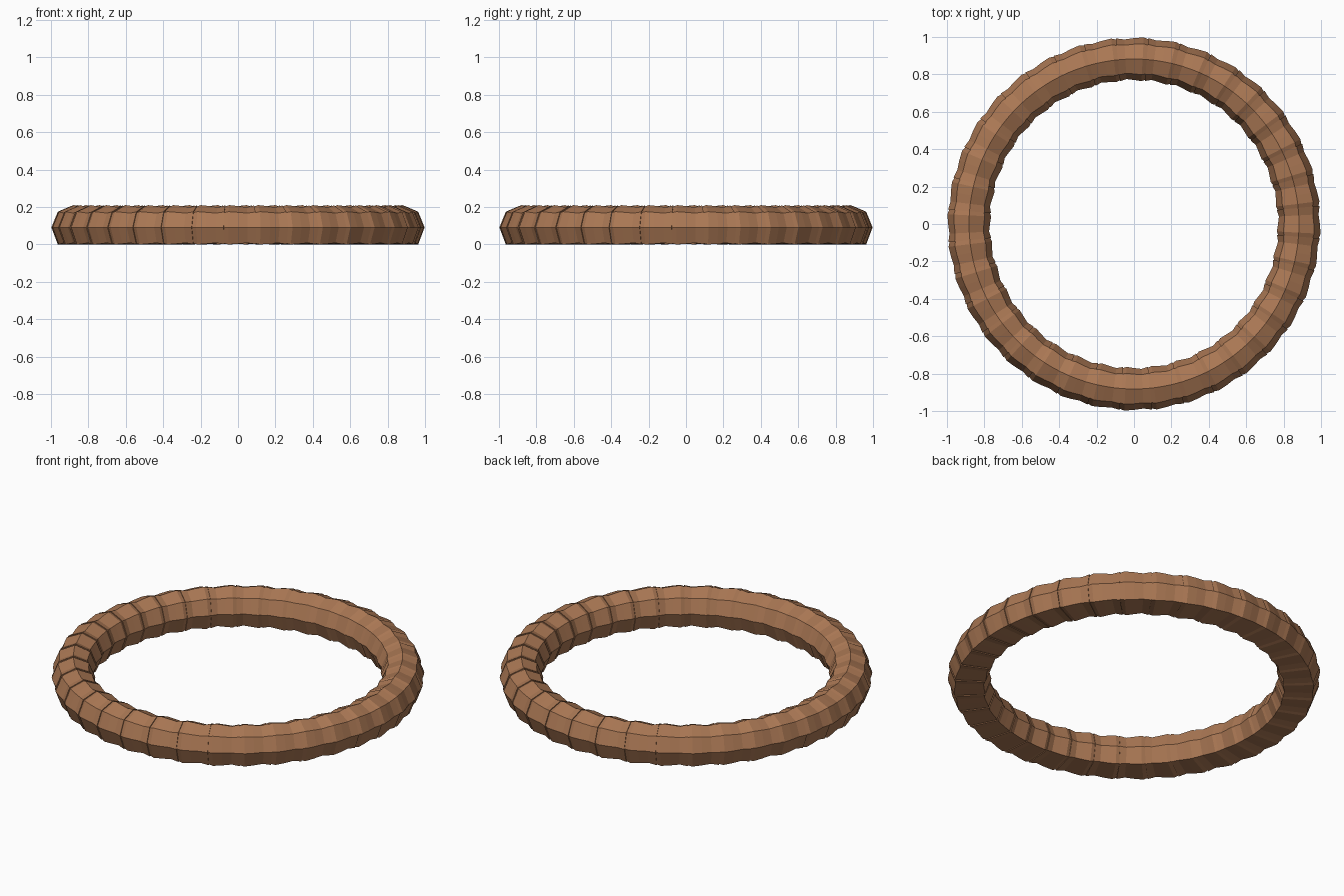
import bpy, bmesh, math

if "Cube" in bpy.data.objects:
    bpy.data.objects.remove(bpy.data.objects["Cube"])

SEGMENTS = 36
RING_R, MID_Z = 0.882, 0.102
STEP = 2 * math.pi / SEGMENTS

bark = bpy.data.materials.new("bark brown")
bark.diffuse_color = (0.40, 0.185, 0.088, 1)
bark.use_nodes = True
bark.node_tree.nodes["Principled BSDF"].inputs["Base Color"].default_value = bark.diffuse_color

# octagonal section with the lowest corner left off, so the base is flat
SECTION = [math.radians(a) for a in (-45, 0, 45, 90, 135, 180, 225)]
# position along one short piece (in steps) and section radius there
STATIONS = [(-0.56, 0.103), (-0.30, 0.117), (0.0, 0.112), (0.30, 0.106), (0.56, 0.115)]

bm = bmesh.new()
for s in range(SEGMENTS):
    mid = s * STEP - math.pi / 2
    rings = []
    for t, r in STATIONS:
        ang = mid + t * STEP
        ring = []
        for a in SECTION:
            d = RING_R + r * math.cos(a)
            z = max(0.0, MID_Z + r * 1.02 * math.sin(a) * (1.08 if a < 0 or a > math.pi + 0.1 else 1))
            ring.append(bm.verts.new((d * math.cos(ang), d * math.sin(ang), z)))
        rings.append(ring)
    # sides and end caps of the piece
    n = len(SECTION)
    for a, b in zip(rings, rings[1:]):
        for i in range(n):
            j = (i + 1) % n
            bm.faces.new((a[i], b[i], b[j], a[j]))
    bm.faces.new(rings[0])
    bm.faces.new(rings[-1][::-1])
bmesh.ops.recalc_face_normals(bm, faces=bm.faces)
low = min(v.co.z for v in bm.verts)
for v in bm.verts:
    v.co.z -= low

mesh = bpy.data.meshes.new("segmented_ring")
bm.to_mesh(mesh)
bm.free()
mesh.materials.append(bark)
obj = bpy.data.objects.new("segmented_ring", mesh)
bpy.context.collection.objects.link(obj)
